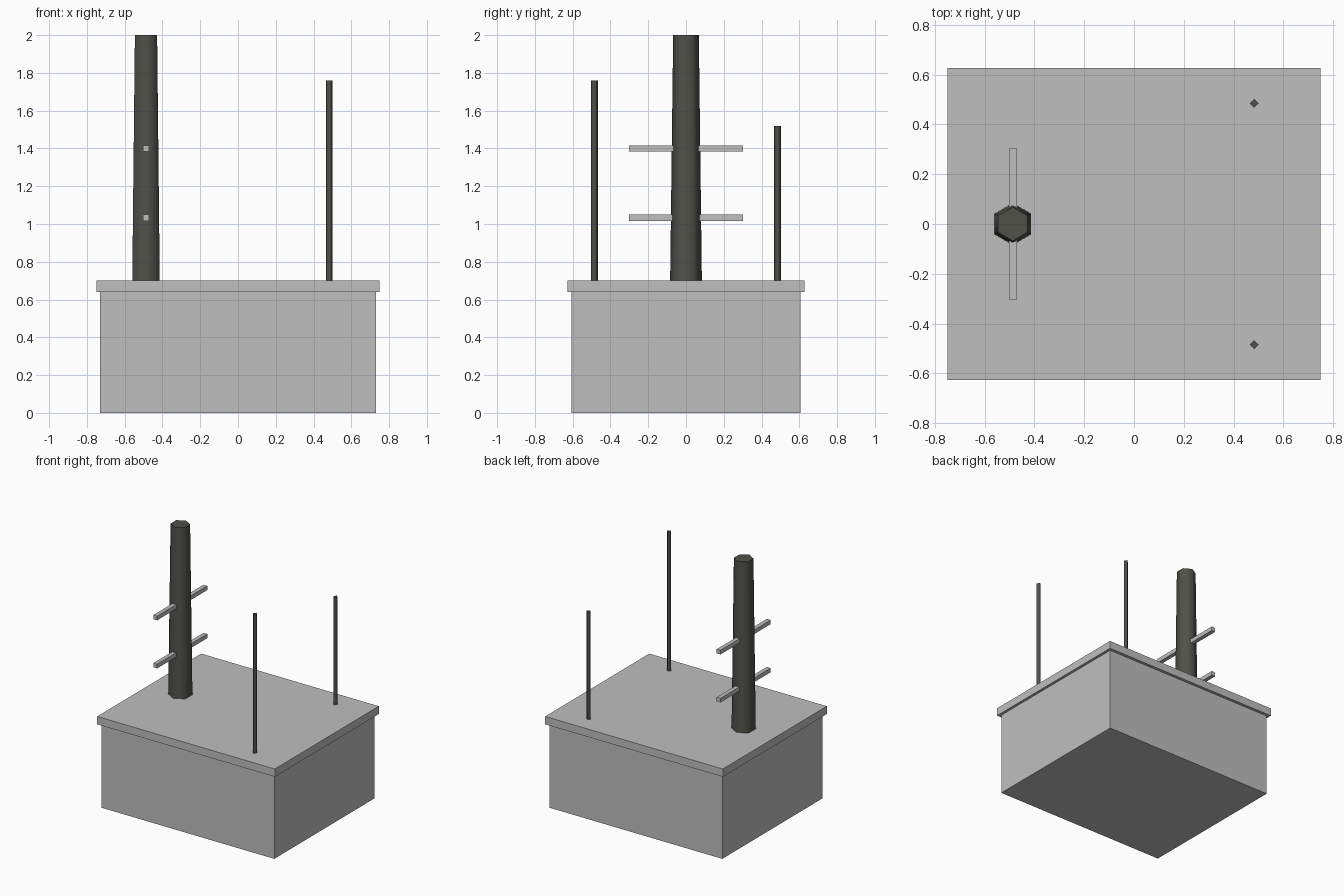
import bpy
from math import pi

cube = bpy.data.objects.get("Cube")
if cube:
    bpy.data.objects.remove(cube, do_unlink=True)


def make_material(name, colour):
    mat = bpy.data.materials.new(name)
    mat.use_nodes = True
    mat.diffuse_color = (*colour, 1)
    mat.node_tree.nodes["Principled BSDF"].inputs["Base Color"].default_value = (*colour, 1)
    return mat


light_grey = make_material("light grey", (0.52, 0.52, 0.52))
dark_grey = make_material("dark warm grey", (0.082, 0.082, 0.07))


def box(name, x, y, z0, z1, width, depth):
    bpy.ops.mesh.primitive_cube_add(size=1, location=(x, y, (z0 + z1) / 2))
    obj = bpy.context.object
    obj.name = name
    obj.scale = (width, depth, z1 - z0)
    bpy.ops.object.transform_apply(location=False, rotation=False, scale=True)
    obj.data.materials.append(light_grey)
    return obj


def post(name, x, y, z0, z1, sides, bottom, top):
    """Upright tapered post, smooth round the sides with crisp flat ends."""
    bpy.ops.mesh.primitive_cone_add(vertices=sides, radius1=bottom, radius2=top,
                                    depth=z1 - z0, location=(x, y, (z0 + z1) / 2))
    obj = bpy.context.object
    obj.name = name
    mesh = obj.data
    mesh.materials.append(dark_grey)
    for face in mesh.polygons:
        face.use_smooth = abs(face.normal.z) < 0.5
    for edge in mesh.edges:
        a, b = (mesh.vertices[i].co.z for i in edge.vertices)
        edge.use_edge_sharp = abs(a - b) < 0.001
    return obj


# Base block and overhanging lid
box("base_block", 0, 0, 0, 0.64, 1.46, 1.21)
box("lid", 0, 0, 0.64, 0.70, 1.50, 1.255)

# Six-sided mast with two crossbars
mast_x = -0.487
post("mast", mast_x, 0, 0.70, 2.0, 6, 0.084, 0.068)
for label, z in (("lower", 1.033), ("upper", 1.40)):
    box(label + "_crossbar", mast_x, 0, z - 0.016, z + 0.016, 0.032, 0.605)

# Two slim four-sided rods
post("front_rod", 0.483, -0.485, 0.70, 1.76, 4, 0.018, 0.018)
post("back_rod", 0.483, 0.485, 0.70, 1.52, 4, 0.018, 0.018)
